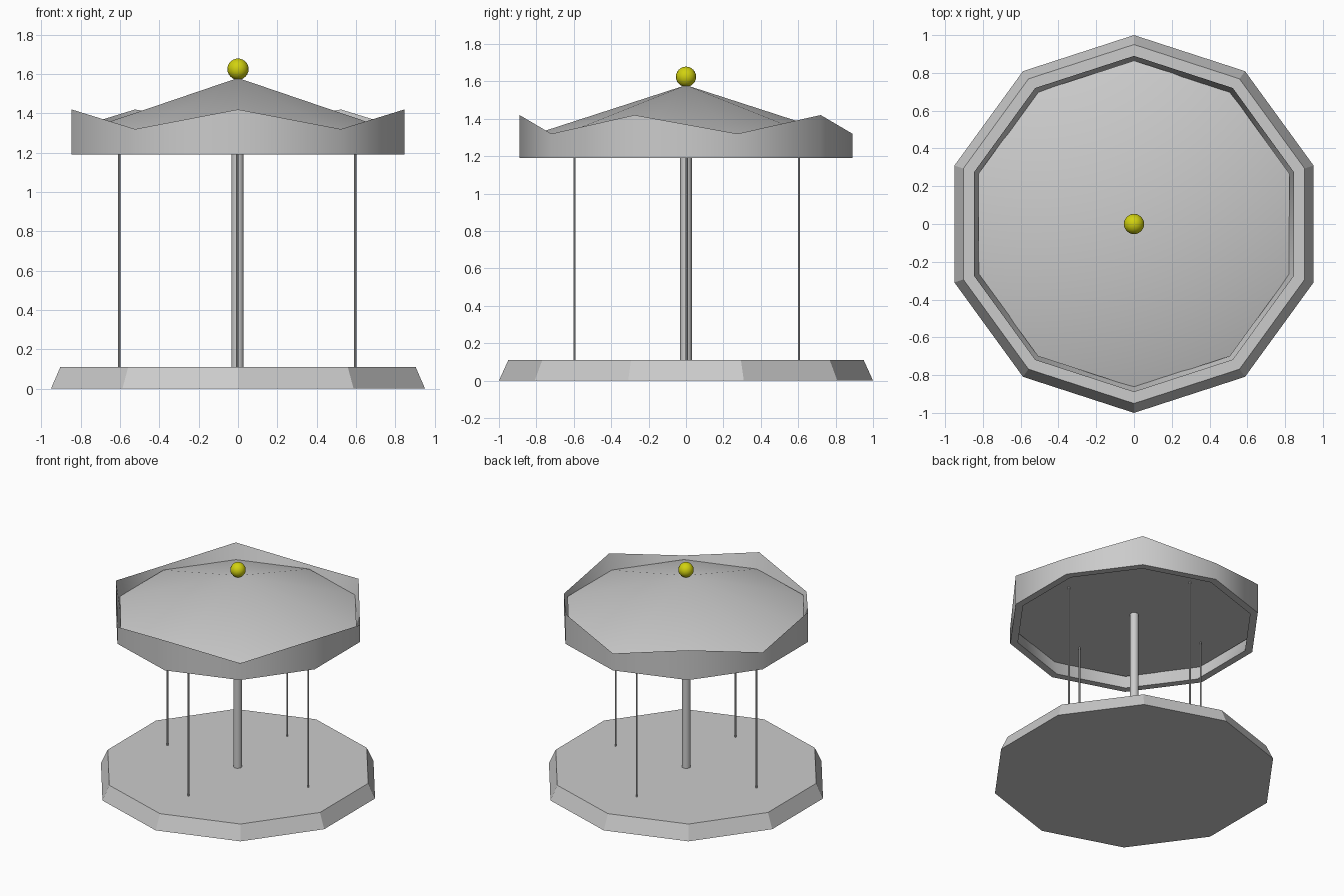
import bpy, bmesh, math
from math import cos, sin, pi

if "Cube" in bpy.data.objects:
    bpy.data.objects.remove(bpy.data.objects["Cube"], do_unlink=True)

SIDES = 10


def material(name, r, g, b):
    m = bpy.data.materials.new(name)
    m.use_nodes = True
    m.diffuse_color = (r, g, b, 1)
    m.node_tree.nodes["Principled BSDF"].inputs["Base Color"].default_value = (r, g, b, 1)
    return m


grey = material("plain grey", 0.6, 0.6, 0.6)
yellow = material("yellow", 0.64, 0.64, 0.005)


def finish(bm, name, mat, smooth_angle=0):
    bmesh.ops.recalc_face_normals(bm, faces=bm.faces[:])
    mesh = bpy.data.meshes.new(name)
    bm.to_mesh(mesh)
    bm.free()
    mesh.materials.append(mat)
    ob = bpy.data.objects.new(name, mesh)
    bpy.context.collection.objects.link(ob)
    if smooth_angle:
        bpy.ops.object.select_all(action="DESELECT")
        ob.select_set(True)
        bpy.context.view_layer.objects.active = ob
        bpy.ops.object.shade_smooth_by_angle(angle=math.radians(smooth_angle))
    return ob


def ring(bm, radius, height):
    """Decagon of vertices, first corner at the front; height is a function of the corner."""
    verts = []
    for i in range(SIDES):
        a = -pi / 2 + 2 * pi * i / SIDES
        verts.append(bm.verts.new((radius * cos(a), radius * sin(a), height(i))))
    return verts


def bridge(bm, lower, upper):
    for i in range(SIDES):
        j = (i + 1) % SIDES
        bm.faces.new((lower[i], lower[j], upper[j], upper[i]))


def pole(name, x, y, radius, z0, z1, sides):
    bm = bmesh.new()
    bmesh.ops.create_cone(bm, cap_ends=True, segments=sides, radius1=radius,
                          radius2=radius, depth=z1 - z0)
    bmesh.ops.translate(bm, verts=bm.verts[:], vec=(x, y, (z0 + z1) / 2))
    return finish(bm, name, grey, 40)


# Bevelled ten-sided platform
bm = bmesh.new()
bottom = ring(bm, 1.0, lambda i: 0)
top = ring(bm, 0.95, lambda i: 0.11)
bridge(bm, bottom, top)
bm.faces.new(bottom)
bm.faces.new(top)
finish(bm, "platform", grey)

# Skirt with a zigzag upper edge, wedge-shaped in section
bm = bmesh.new()
crest = ring(bm, 0.89, lambda i: 1.32 if i % 2 else 1.42)
outer = ring(bm, 0.89, lambda i: 1.19)
inner = ring(bm, 0.835, lambda i: 1.19)
bridge(bm, outer, crest)
bridge(bm, inner, outer)
bridge(bm, crest, inner)
finish(bm, "canopy_skirt", grey, 40)

# Shallow cone roof with a flat ceiling
bm = bmesh.new()
eave = ring(bm, 0.865, lambda i: 1.30)
apex = bm.verts.new((0, 0, 1.58))
for i in range(SIDES):
    bm.faces.new((eave[i], eave[(i + 1) % SIDES], apex))
bm.faces.new(eave)
finish(bm, "canopy_roof", grey, 15)

# Centre column and the four thin poles
pole("centre_column", -0.002, 0, 0.031, 0, 1.32, 16)
for name, x, y in (("left", 0.6, 0), ("right", -0.6, 0), ("front", 0, -0.6), ("back", 0, 0.6)):
    pole(name + "_pole", x - 0.004, y + 0.004, 0.006, 0.08, 1.31, 8)

# Ball finial
bm = bmesh.new()
bmesh.ops.create_uvsphere(bm, u_segments=16, v_segments=12, radius=0.054)
bmesh.ops.translate(bm, verts=bm.verts[:], vec=(0, 0, 1.625))
finish(bm, "finial_ball", yellow, 40)
